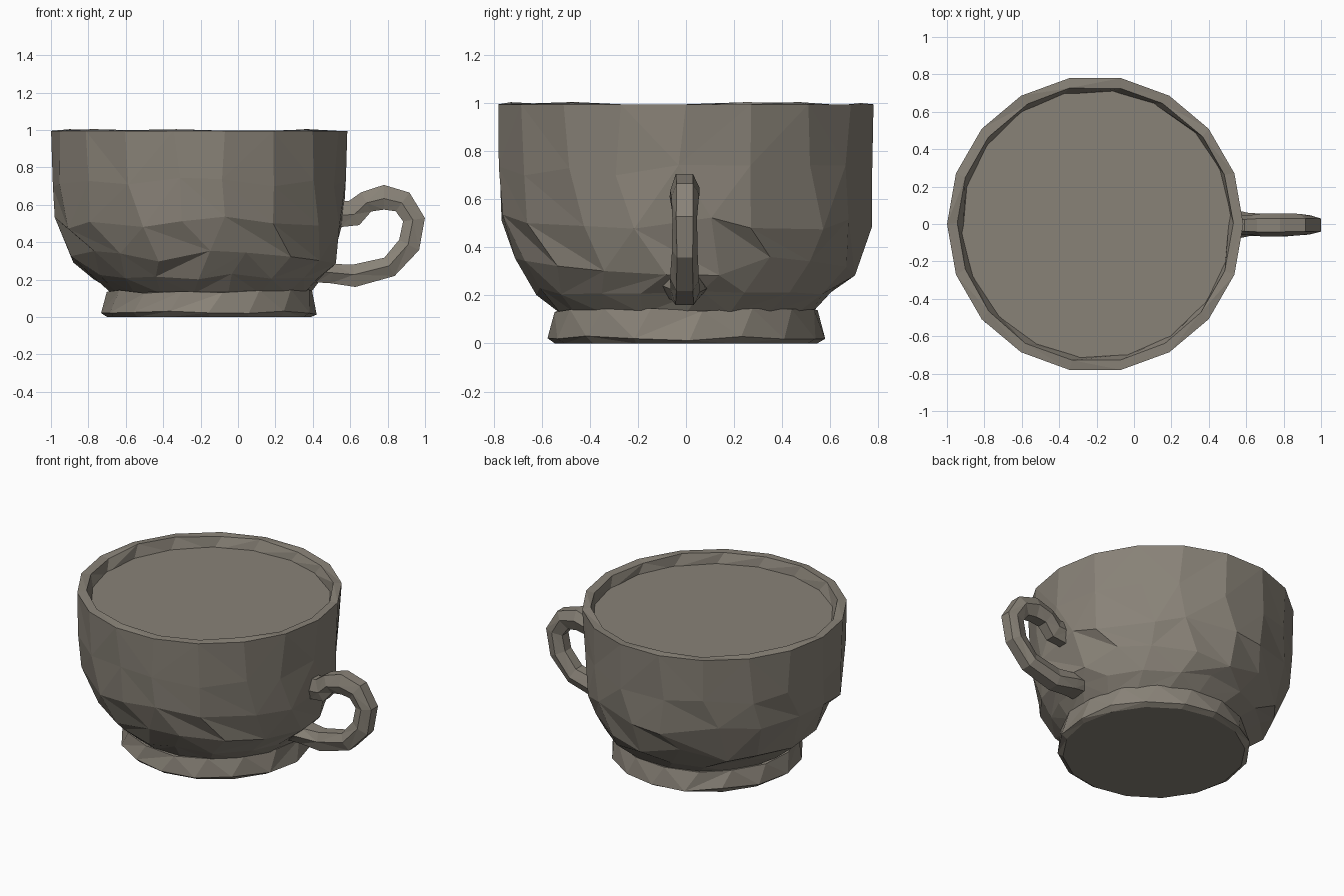
import bpy, bmesh, math, random
from mathutils import Vector

if "Cube" in bpy.data.objects:
    bpy.data.objects.remove(bpy.data.objects["Cube"])

random.seed(4)

clay = bpy.data.materials.new("warm_grey_clay")
clay.diffuse_color = (0.25, 0.225, 0.187, 1)
clay.use_nodes = True
clay.node_tree.nodes["Principled BSDF"].inputs["Base Color"].default_value = clay.diffuse_color


def loft(name, rings):
    """Skin a list of equal-sized point rings, cap both ends, flat shaded."""
    bm = bmesh.new()
    loops = [[bm.verts.new(p) for p in ring] for ring in rings]
    n = len(loops[0])
    for a, b in zip(loops, loops[1:]):
        for k in range(n):
            j = (k + 1) % n
            quad = (a[k], a[j], b[j], b[k])
            if random.random() < 0.5:      # random diagonals give a faceted look
                tris = ((0, 1, 2), (0, 2, 3))
            else:
                tris = ((0, 1, 3), (1, 2, 3))
            for t in tris:
                bm.faces.new([quad[i] for i in t])
    bm.faces.new(loops[0])
    bm.faces.new(loops[-1])
    bmesh.ops.recalc_face_normals(bm, faces=bm.faces)
    mesh = bpy.data.meshes.new(name)
    bm.to_mesh(mesh)
    bm.free()
    mesh.materials.append(clay)
    obj = bpy.data.objects.new(name, mesh)
    bpy.context.collection.objects.link(obj)
    return obj


def lathe(name, profile, n):
    """profile rows: centre x, radius, z, angular shift (in steps), jitter."""
    rings = []
    for cx, r, z, shift, jit in profile:
        ring = []
        for k in range(n):
            a = 2 * math.pi * (k + shift + random.uniform(-8, 8) * jit) / n
            rr = r * (1 + random.uniform(-0.5, 0.5) * jit)
            dz = random.uniform(-1.6, 1.6) * jit
            ring.append((cx + rr * math.cos(a), rr * math.sin(a), z + dz))
        rings.append(ring)
    return loft(name, rings)


# Bowl: outside wall, flat rim, short inside wall down to the drink
lathe("bowl", [
    (-0.145, 0.530, 0.125, 0.0, 0.0),
    (-0.165, 0.625, 0.220, 0.2, 0.012),
    (-0.185, 0.705, 0.320, 0.5, 0.025),
    (-0.205, 0.768, 0.510, 0.2, 0.025),
    (-0.207, 0.783, 0.720, 0.0, 0.018),
    (-0.2075, 0.792, 0.995, 0.0, 0.0),
    (-0.207, 0.738, 0.995, 0.0, 0.006),
    (-0.200, 0.715, 0.915, 0.2, 0.006),
], 18)

# Drink surface just below the rim
lathe("drink_surface", [
    (-0.200, 0.722, 0.915, 0.2, 0.0),
    (-0.200, 0.722, 0.930, 0.2, 0.0),
], 18)

# Flared foot ring
lathe("foot", [
    (-0.155, 0.545, 0.000, 0.0, 0.0),
    (-0.155, 0.578, 0.025, 0.0, 0.008),
    (-0.152, 0.552, 0.137, 0.3, 0.006),
    (-0.150, 0.500, 0.137, 0.3, 0.0),
], 16)

# Handle: x, z, half thickness, half width along the loop
path = [
    (0.540, 0.550, 0.070, 0.050),
    (0.620, 0.555, 0.070, 0.055),
    (0.685, 0.615, 0.058, 0.060),
    (0.780, 0.640, 0.066, 0.060),
    (0.880, 0.615, 0.062, 0.058),
    (0.941, 0.520, 0.059, 0.055),
    (0.915, 0.385, 0.060, 0.055),
    (0.810, 0.268, 0.056, 0.058),
    (0.620, 0.220, 0.060, 0.062),
    (0.500, 0.232, 0.052, 0.085),
    (0.420, 0.235, 0.050, 0.100),
]
rings = []
for i, (x, z, t, w) in enumerate(path):
    p, q = path[max(i - 1, 0)], path[min(i + 1, len(path) - 1)]
    tan = Vector((q[0] - p[0], 0, q[1] - p[1])).normalized()
    nor = Vector((-tan.z, 0, tan.x))
    ring = []
    for u, v in ((1, -0.6), (1, 0.6), (0.1, 1), (-1, 0.6), (-1, -0.6), (-0.1, -1)):
        ring.append(Vector((x, -0.006, z)) + nor * u * t
                    + Vector((0, v * w * random.uniform(0.92, 1.06), 0)))
    rings.append(ring)
loft("handle", rings)
